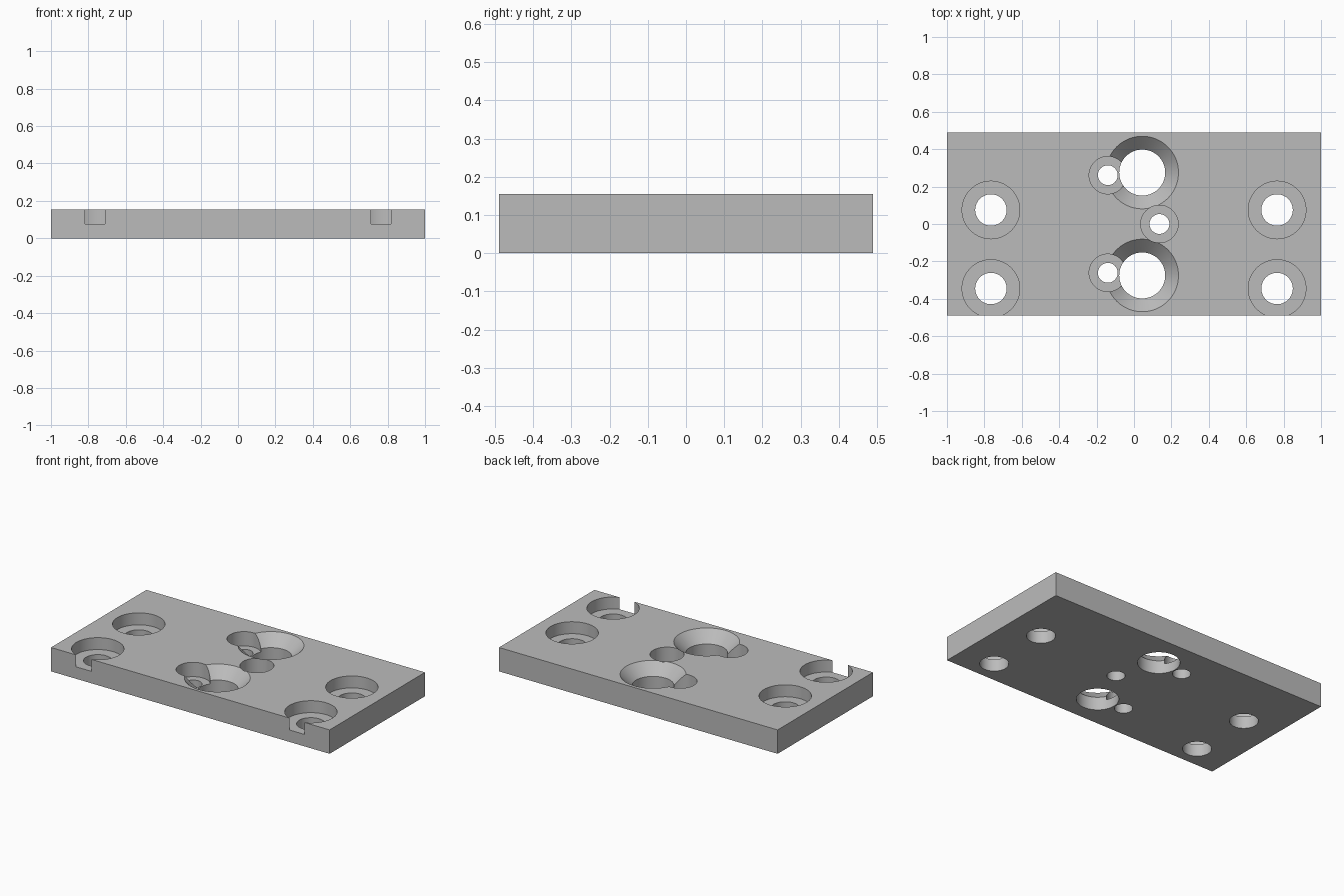
import bpy, bmesh, math

LENGTH, DEPTH, HEIGHT = 2.0, 0.978, 0.155
SEGMENTS = 64
OVER = 0.02  # how far cutters pass the plate faces

if "Cube" in bpy.data.objects:
    bpy.data.objects.remove(bpy.data.objects["Cube"], do_unlink=True)

# Single plain grey
grey = bpy.data.materials.new("plain_grey")
grey.use_nodes = True
colour = (0.5, 0.5, 0.5, 1)
grey.diffuse_color = colour
grey.node_tree.nodes["Principled BSDF"].inputs["Base Color"].default_value = colour


def make_object(name, bm):
    bmesh.ops.recalc_face_normals(bm, faces=bm.faces)
    mesh = bpy.data.meshes.new(name)
    bm.to_mesh(mesh)
    bm.free()
    mesh.materials.append(grey)
    obj = bpy.data.objects.new(name, mesh)
    bpy.context.collection.objects.link(obj)
    return obj


def turned_cutter(name, x, y, profile):
    """Solid of revolution from (radius, z) pairs, bottom to top."""
    bm = bmesh.new()
    rings = []
    for r, z in profile:
        rings.append([bm.verts.new((x + r * math.cos(a), y + r * math.sin(a), z))
                      for a in (2 * math.pi * i / SEGMENTS for i in range(SEGMENTS))])
    for low, high in zip(rings, rings[1:]):
        for i in range(SEGMENTS):
            j = (i + 1) % SEGMENTS
            bm.faces.new((low[i], low[j], high[j], high[i]))
    bm.faces.new(rings[0][::-1])
    bm.faces.new(rings[-1])
    obj = make_object(name, bm)
    obj.hide_render = True
    return obj


def counterbore(name, x, y, hole, bore, floor):
    return turned_cutter(name, x, y, [(hole, -OVER), (hole, floor),
                                      (bore, floor), (bore, HEIGHT + OVER)])


def countersink(name, x, y, hole, rim):
    # 45 degree cone, continued above the top face
    return turned_cutter(name, x, y, [(hole, -OVER), (hole, HEIGHT - (rim - hole)),
                                      (rim + OVER, HEIGHT + OVER)])


# Plate body
bm = bmesh.new()
bmesh.ops.create_cube(bm, size=1)
for v in bm.verts:
    v.co = (v.co.x * LENGTH, v.co.y * DEPTH, (v.co.z + 0.5) * HEIGHT)
plate = make_object("mounting_plate", bm)

# Holes: outer bolts, central countersinks, small screws
cutters = []
for x in (-0.765, 0.765):
    for y in (0.075, -0.345):
        cutters.append(counterbore("bolt_hole", x, y, 0.084, 0.154, HEIGHT / 2))
for side in (-1, 1):
    cutters.append(countersink("countersunk_hole", 0.044, side * 0.275, 0.123, 0.194))
    cutters.append(counterbore("screw_hole", -0.14, side * 0.261, 0.053, 0.1, 0.062))
cutters.append(counterbore("screw_hole", 0.136, 0, 0.053, 0.1, 0.062))

bpy.ops.object.select_all(action='DESELECT')
bpy.context.view_layer.objects.active = plate
plate.select_set(True)
for cutter in cutters:
    cut = plate.modifiers.new("hole", 'BOOLEAN')
    cut.operation = 'DIFFERENCE'
    cut.solver = 'EXACT'
    cut.object = cutter
    bpy.ops.object.modifier_apply(modifier=cut.name)
    bpy.data.objects.remove(cutter, do_unlink=True)

bpy.ops.object.shade_smooth_by_angle(angle=math.radians(30))
